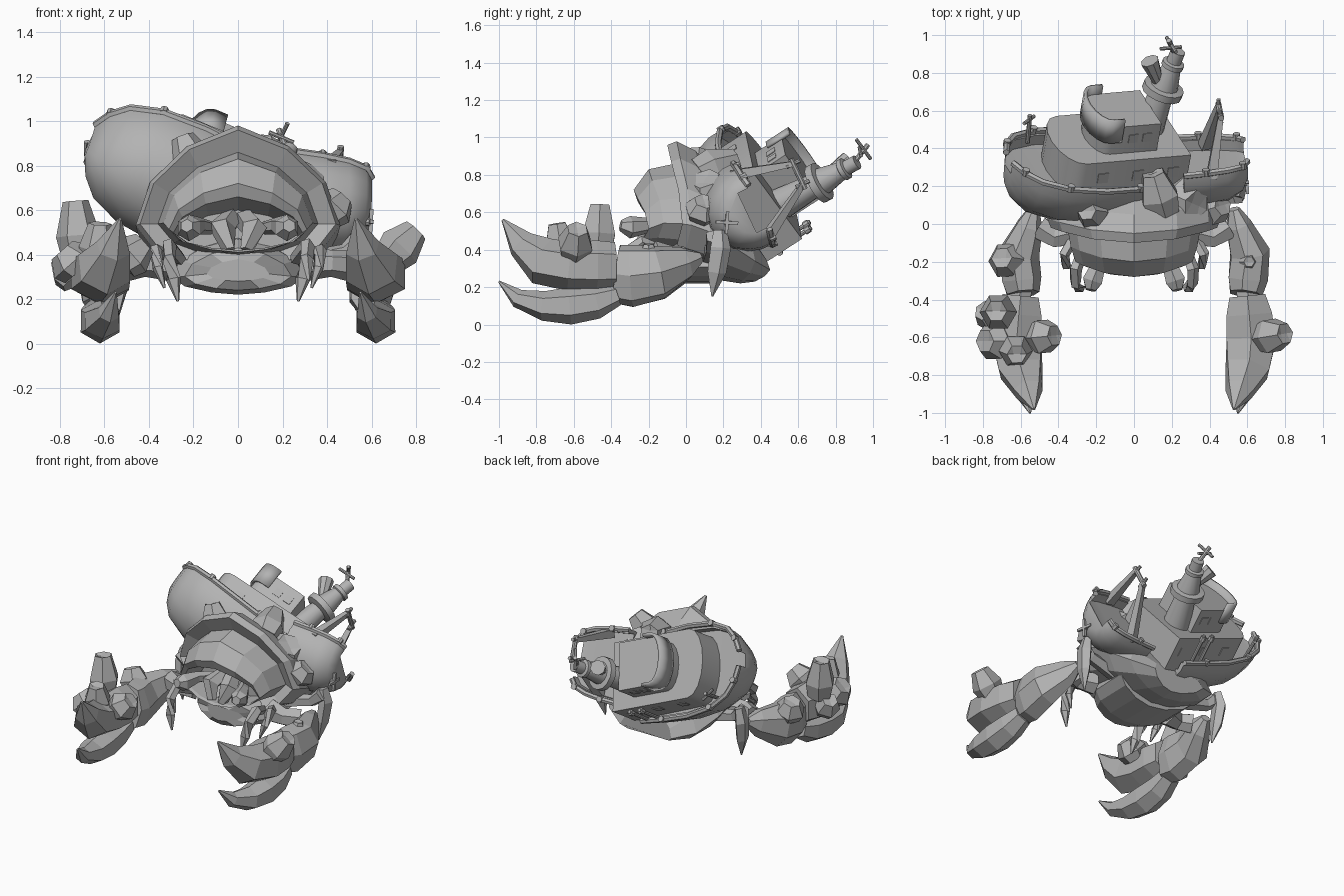
import bpy, bmesh, math
from mathutils import Vector, Matrix

cube = bpy.data.objects.get("Cube")
if cube:
    bpy.data.objects.remove(cube)

grey = bpy.data.materials.new("plain grey")
grey.use_nodes = True
grey.diffuse_color = (0.45, 0.45, 0.45, 1)
grey.node_tree.nodes["Principled BSDF"].inputs["Base Color"].default_value = (0.45, 0.45, 0.45, 1)


def tilted(forward, up, origin):
    """Frame with x forward, y to the side and z up along the given axes."""
    u = Vector(up).normalized()
    f = Vector(forward)
    f = (f - u * f.dot(u)).normalized()
    m = Matrix((f, u.cross(f), u)).transposed().to_4x4()
    m.translation = origin
    return m


# The wreck is broken in two: bow half and stern half
BOW = tilted((-0.92, -0.08, 0.38), (0.15, 0.83, 0.54), (-0.07, 0.345, 0.66))
STERN = tilted((-0.98, -0.1, 0.05), (-0.04, 0.9, 0.43), (0.56, 0.37, 0.62))
WORLD = Matrix()


def make(name, verts, faces, frame=WORLD, smooth=False):
    mesh = bpy.data.meshes.new(name)
    mesh.from_pydata([frame @ Vector(v) for v in verts], [], faces)
    bm = bmesh.new()
    bm.from_mesh(mesh)
    bmesh.ops.recalc_face_normals(bm, faces=bm.faces)
    bm.to_mesh(mesh)
    bm.free()
    mesh.materials.append(grey)
    ob = bpy.data.objects.new(name, mesh)
    bpy.context.collection.objects.link(ob)
    if smooth:
        bpy.ops.object.select_all(action='DESELECT')
        ob.select_set(True)
        bpy.context.view_layer.objects.active = ob
        bpy.ops.object.shade_smooth_by_angle(angle=math.radians(40))
    return ob


def loft(name, rings, frame=WORLD, smooth=False):
    n, k = len(rings[0]), len(rings)
    faces = [(i * n + j, i * n + (j + 1) % n, (i + 1) * n + (j + 1) % n, (i + 1) * n + j)
             for i in range(k - 1) for j in range(n)]
    faces += [tuple(range(n)), tuple(range((k - 1) * n, k * n))]
    return make(name, [v for r in rings for v in r], faces, frame, smooth)


def limb(name, pts, n=6, frame=WORLD, smooth=False, side=1):
    """Tube through points (x, y, z, width, height)."""
    pts = [(p[0] * side, *p[1:], p[-1])[:5] for p in pts]
    cs = [Vector(p[:3]) for p in pts]
    rings = []
    for i, p in enumerate(pts):
        t = (cs[min(i + 1, len(cs) - 1)] - cs[max(i - 1, 0)]).normalized()
        a = t.cross(Vector((0, 0, 1)) if abs(t.z) < 0.9 else Vector((1, 0, 0))).normalized()
        b = a.cross(t)
        rings.append([cs[i] + a * p[3] * math.cos(q) + b * p[4] * math.sin(q)
                      for q in [math.tau * (j + 0.5) / n for j in range(n)]])
    return loft(name, rings, frame, smooth)


def rod(name, a, b, r, frame=BOW, n=8, r2=None):
    return limb(name, [(*a, r), (*b, r2 or r)], n, frame, True)


def barnacle(name, base, tip, r):
    a, b = Vector(base), Vector(tip)
    return limb(name, [(*a, r * 0.8), (*a.lerp(b, 0.4), r), (*b, r * 0.58), (*a.lerp(b, 0.92), r * 0.3)], 6)


# Crab carapace with brim, visor and face hollow
half = [(0, 1), (0.5, 0.86), (0.86, 0.62), (1, 0.33), (0.8, 0.15), (0.4, 0.04), (0, 0)]
outline = half + [(-x, z) for x, z in half[-2:0:-1]]


def shell(name, rows, bow):
    loft(name, [[(px * w, y + bow * px * px, lo + pz * (hi - lo)) for px, pz in outline]
                for y, w, lo, hi in rows])


shell("carapace", [(-0.1, 0.27, 0.42, 0.6), (-0.26, 0.29, 0.42, 0.66), (-0.28, 0.31, 0.41, 0.72),
                   (-0.2, 0.335, 0.4, 0.83), (-0.06, 0.36, 0.38, 0.86), (-0.1, 0.44, 0.33, 0.96),
                   (-0.05, 0.46, 0.31, 0.98), (0.05, 0.45, 0.28, 0.93), (0.16, 0.42, 0.24, 0.8),
                   (0.29, 0.34, 0.22, 0.58), (0.37, 0.2, 0.23, 0.42)], 0.08)
shell("jaw", [(-0.22, 0.14, 0.28, 0.38), (-0.19, 0.24, 0.24, 0.43), (-0.1, 0.3, 0.22, 0.47),
              (0.15, 0.3, 0.22, 0.5)], 0.08)

for side, word in ((1, "left"), (-1, "right")):
    # Face: eye stalks, mouth plates and feelers
    limb(word + "_eye_stalk", [(0.12, -0.1, 0.52, 0.03), (0.18, -0.2, 0.53, 0.04),
                               (0.22, -0.3, 0.52, 0.06), (0.23, -0.35, 0.53, 0.03)], 6, side=side)
    limb(word + "_mouth_plate", [(0.03, -0.1, 0.56, 0.05), (0.07, -0.2, 0.52, 0.06), (0.04, -0.24, 0.42, 0.03)],
         5, side=side)
    limb(word + "_feeler", [(0.26, -0.1, 0.38, 0.03), (0.31, -0.24, 0.44, 0.035), (0.31, -0.31, 0.38, 0.03, 0.045),
                            (0.29, -0.34, 0.29, 0.025, 0.035), (0.27, -0.35, 0.19, 0.006)], 5, side=side)
    limb(word + "_small_leg", [(0.3, -0.04, 0.38, 0.03), (0.37, -0.16, 0.42, 0.03), (0.36, -0.22, 0.34, 0.025),
                               (0.33, -0.23, 0.25, 0.006)], 5, side=side)
    # Rear legs
    limb(word + "_leg", [(0.26, 0.13, 0.36, 0.05), (0.48, 0.14, 0.41, 0.04), (0.55, 0.15, 0.47, 0.05)],
         5, side=side)
    limb(word + "_shin", [(0.54, 0.18, 0.5, 0.04, 0.03), (0.56, 0.18, 0.41, 0.06, 0.04),
                          (0.55, 0.16, 0.28, 0.055, 0.035), (0.53, 0.14, 0.15, 0.005)], 5, side=side)
    # Arms
    limb(word + "_shoulder", [(0.3, -0.04, 0.36, 0.08), (0.42, -0.07, 0.36, 0.06), (0.5, -0.02, 0.35, 0.07)],
         6, side=side)
    limb(word + "_arm", [(0.53, 0.08, 0.36, 0.03), (0.55, 0.0, 0.33, 0.07, 0.09), (0.61, -0.15, 0.28, 0.11, 0.15),
                         (0.6, -0.29, 0.26, 0.11, 0.17), (0.59, -0.37, 0.27, 0.09, 0.16)], 7, side=side)
    limb(word + "_wrist", [(0.6, -0.32, 0.28, 0.07), (0.61, -0.43, 0.28, 0.07)], 6, side=side)
    # Pincers
    limb(word + "_upper_pincer", [(0.6, -0.38, 0.31, 0.11, 0.13), (0.61, -0.48, 0.31, 0.14, 0.14),
                                  (0.62, -0.62, 0.31, 0.15, 0.13), (0.6, -0.77, 0.34, 0.13, 0.13),
                                  (0.56, -0.88, 0.43, 0.08, 0.08), (0.53, -0.98, 0.56, 0.008)], 6, side=side)
    limb(word + "_lower_pincer", [(0.61, -0.37, 0.16, 0.07, 0.06), (0.62, -0.48, 0.12, 0.09, 0.09),
                                  (0.62, -0.62, 0.1, 0.1, 0.1), (0.61, -0.76, 0.1, 0.09, 0.08),
                                  (0.58, -0.9, 0.14, 0.05, 0.05), (0.55, -1.0, 0.23, 0.006)], 6, side=side)

# Barnacles and rocks growing on the crab
growths = [((0.68, -0.6, 0.38), (0.8, -0.58, 0.51), 0.1), ((0.6, -0.2, 0.36), (0.61, -0.2, 0.43), 0.05),
           ((-0.66, -0.2, 0.33), (-0.7, -0.18, 0.45), 0.1), ((-0.71, -0.47, 0.38), (-0.73, -0.46, 0.64), 0.1),
           ((-0.71, -0.62, 0.33), (-0.79, -0.62, 0.42), 0.11), ((-0.63, -0.66, 0.36), (-0.62, -0.69, 0.54), 0.09),
           ((-0.52, -0.6, 0.36), (-0.42, -0.59, 0.45), 0.1), ((-0.73, -0.5, 0.28), (-0.8, -0.46, 0.38), 0.09),
           ((-0.2, 0.05, 0.8), (-0.25, 0.07, 0.93), 0.09), ((0.24, 0.14, 0.66), (0.33, 0.1, 0.78), 0.14),
           ((0.4, 0.08, 0.58), (0.47, 0.1, 0.66), 0.1), ((0.16, 0.06, 0.8), (0.1, 0.27, 0.88), 0.11)]
for i, g in enumerate(growths):
    barnacle(f"barnacle_{i}", *g)

# Hull halves: stations along the length (position, half width, rim, keel)
bow_stations = [(-0.18, 0.27, -0.02, -0.28), (0, 0.29, -0.01, -0.31), (0.2, 0.3, 0, -0.32), (0.4, 0.28, 0.02, -0.3),
                (0.54, 0.22, 0.04, -0.25), (0.61, 0.14, 0.05, -0.18), (0.65, 0.05, 0.06, -0.1)]
stern_stations = [(-0.03, 0.13, 0.01, -0.14), (0, 0.18, 0, -0.2), (0.08, 0.21, 0, -0.25),
                  (0.2, 0.23, 0, -0.26), (0.32, 0.24, 0, -0.26)]
section = [(0.35, 0.94), (0.7, 0.75), (0.92, 0.45), (1, 0.2), (1, 0)]


def hull(name, stations, frame):
    rings = []
    for f, w, top, keel in stations:
        edge = [(s * w, top + d * (keel - top)) for s, d in section]
        edge += [(w * 0.9, top), (w * 0.9, top - 0.06)]
        ring = [(0, keel)] + edge + [(-s, u) for s, u in reversed(edge)]
        rings.append([(f, s, u) for s, u in ring])
    loft(name, rings, frame, True)
    # Rim rail with bollards
    for sign, word in ((1, "upper"), (-1, "lower")):
        limb(f"{name}_{word}_rail", [(f, sign * w, top + 0.01, 0.018) for f, w, top, k in stations], 6, frame, True)
        for i, (f, w, top, k) in enumerate(stations[1:-1:2]):
            rod(f"{name}_{word}_bollard_{i}", (f, sign * w, top), (f, sign * w, top + 0.035), 0.02, frame)


hull("bow_hull", bow_stations, BOW)
hull("stern_hull", stern_stations, STERN)

# Stern frame, propeller and shaft
for sign, word in ((1, "upper"), (-1, "lower")):
    rod(word + "_stern_frame_leg", (0.17, sign * 0.2, -0.03), (0.1, sign * 0.06 + 0.06, 0.29), 0.04, STERN, 4, 0.02)
    rod(word + "_frame_spike", (0.1, sign * 0.06 + 0.06, 0.25), (0.1, sign * 0.06 + 0.06, 0.33), 0.012, STERN)
rod("stern_frame_bar", (0.1, -0.03, 0.29), (0.1, 0.15, 0.29), 0.016, STERN)
hub = Vector((-0.03, 0, -0.17))
rod("propeller_shaft", (0.1, 0, -0.17), hub, 0.018, STERN)
for i in range(2):
    d = Vector((0, math.cos(i * math.pi / 2 + 0.5), math.sin(i * math.pi / 2 + 0.5))) * 0.06
    rod(f"propeller_blade_{i}", hub - d, hub + d, 0.012, STERN, 4)

# Deck posts and bow mast
for i, f in enumerate((-0.12, -0.04)):
    rod(f"deck_post_{i}", (f, -0.27, -0.02), (f, -0.27, 0.2), 0.012)
    rod(f"deck_post_cap_{i}", (f, -0.27, 0.16), (f, -0.27, 0.19), 0.02)
rod("bow_mast", (0.45, -0.22, 0), (0.46, -0.23, 0.17), 0.012)
rod("bow_mast_bar", (0.42, -0.26, 0.14), (0.5, -0.2, 0.14), 0.01)


def plan(f0, f1, w, steps=8):
    """Deckhouse outline: square aft, rounded towards the bow."""
    arc = [math.pi * (i / steps - 0.5) for i in range(steps + 1)]
    return [(f0, -w)] + [(f1 - 0.5 * w + 0.5 * w * math.cos(q), w * math.sin(q)) for q in arc] + [(f0, w)]


def house(name, f0, f1, w, u0, u1):
    return loft(name, [[(f, s, u) for f, s in plan(f0, f1, w)] for u in (u0, u1)], BOW, True)


# Deckhouses and bridge parapet
house("lower_deckhouse", -0.29, 0.42, 0.23, -0.14, 0.15)
house("upper_deckhouse", -0.12, 0.23, 0.16, 0.15, 0.32)
front = plan(0.1, 0.25, 0.175)
n = len(front)
parapet = make("bridge_parapet", [(f, s, u) for u in (0.23, 0.37) for f, s in front],
               [(i, i + 1, n + i + 1, n + i) for i in range(n - 1)], BOW, True)
parapet.modifiers.new("thickness", 'SOLIDIFY').thickness = 0.02


def plate(name, f, s, u, size):
    t = 0.004
    loft(name, [[(f + a * size, s + e, u + b * size) for a, b in ((-1, -1), (1, -1), (1, 1), (-1, 1))]
                for e in (-t, t)], BOW)


# Windows
for sign, word in ((1, "upper"), (-1, "lower")):
    for i, f in enumerate((-0.2, 0.0, 0.2)):
        plate(f"{word}_house_window_{i}", f, sign * 0.23, 0.05, 0.03)
    for i, f in enumerate((-0.05, 0.03)):
        plate(f"{word}_bridge_window_{i}", f, sign * 0.16, 0.24, 0.026)

# Funnel with lookout ring and crossed mast tip
y = -0.05
limb("funnel", [(-0.12 - u * 0.2, y, u, r) for u, r in (
    (0.12, 0.09), (0.36, 0.065), (0.365, 0.09), (0.37, 0.11), (0.41, 0.11), (0.415, 0.075),
    (0.53, 0.05), (0.535, 0.06), (0.56, 0.06), (0.565, 0.04), (0.63, 0.04))], 14, BOW, True)
rod("funnel_horn", (-0.16, y, 0.45), (-0.1, y - 0.02, 0.57), 0.03, r2=0.05)
rod("mast_tip", (-0.24, y, 0.6), (-0.17, y + 0.02, 0.72), 0.014)
rod("mast_bar", (-0.19, y - 0.05, 0.69), (-0.19, y + 0.09, 0.69), 0.01)
rod("mast_cross_bar", (-0.25, y + 0.02, 0.67), (-0.13, y + 0.02, 0.67), 0.01)
